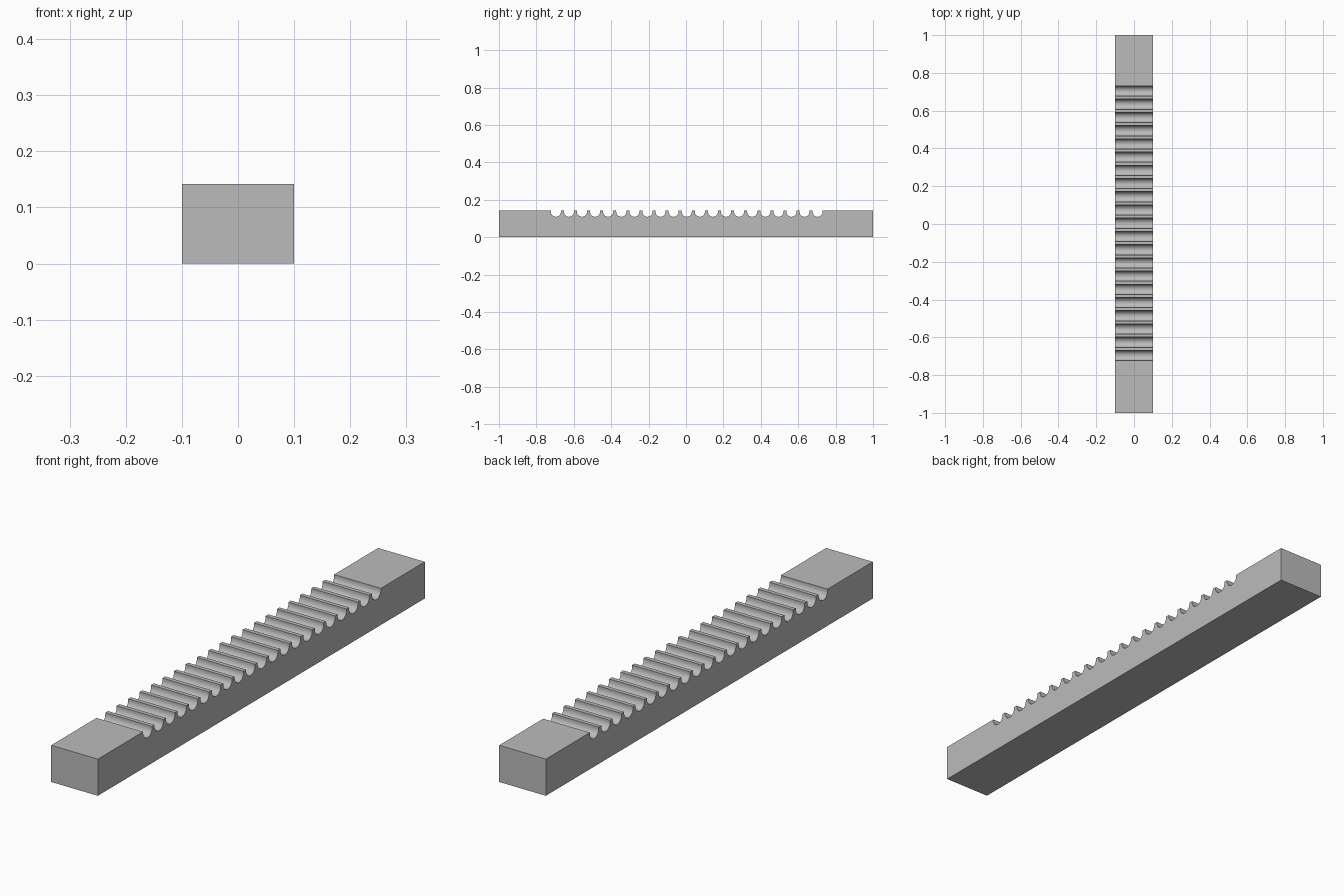
import bpy, bmesh, math

old = bpy.data.objects.get("Cube")
if old:
    bpy.data.objects.remove(old, do_unlink=True)

HALF_W, HALF_L, TOP = 0.1, 1.0, 0.142
COUNT, PITCH, SHIFT = 21, 0.07, 0.004
R, DEPTH, STEPS = 0.027, 0.033, 16

grey = bpy.data.materials.new("plain grey")
grey.use_nodes = True
colour = (0.5, 0.5, 0.5, 1)
grey.diffuse_color = colour
grey.node_tree.nodes["Principled BSDF"].inputs["Base Color"].default_value = colour

# Side profile: flat ends with a row of rounded grooves along the top
profile = [(-HALF_L, 0), (-HALF_L, TOP)]
for i in range(COUNT):
    y = SHIFT + (i - (COUNT - 1) / 2) * PITCH
    profile.append((y - R, TOP))
    for s in range(STEPS + 1):
        a = math.pi * s / STEPS
        profile.append((y - R * math.cos(a), TOP - DEPTH + R - R * math.sin(a)))
    profile.append((y + R, TOP))
profile += [(HALF_L, TOP), (HALF_L, 0)]

# Extrude the profile across the width
bm = bmesh.new()
side = bm.faces.new([bm.verts.new((-HALF_W, y, z)) for y, z in profile])
out = bmesh.ops.extrude_face_region(bm, geom=[side], use_keep_orig=True)
moved = [g for g in out["geom"] if isinstance(g, bmesh.types.BMVert)]
bmesh.ops.translate(bm, verts=moved, vec=(2 * HALF_W, 0, 0))
bmesh.ops.recalc_face_normals(bm, faces=bm.faces)
mesh = bpy.data.meshes.new("grooved_bar")
bm.to_mesh(mesh)
bm.free()
mesh.materials.append(grey)
bar = bpy.data.objects.new("grooved_bar", mesh)
bpy.context.collection.objects.link(bar)

# Smooth the grooves, keep the corners sharp
bpy.ops.object.select_all(action="DESELECT")
bar.select_set(True)
bpy.context.view_layer.objects.active = bar
bpy.ops.object.shade_smooth_by_angle(angle=math.radians(30))
